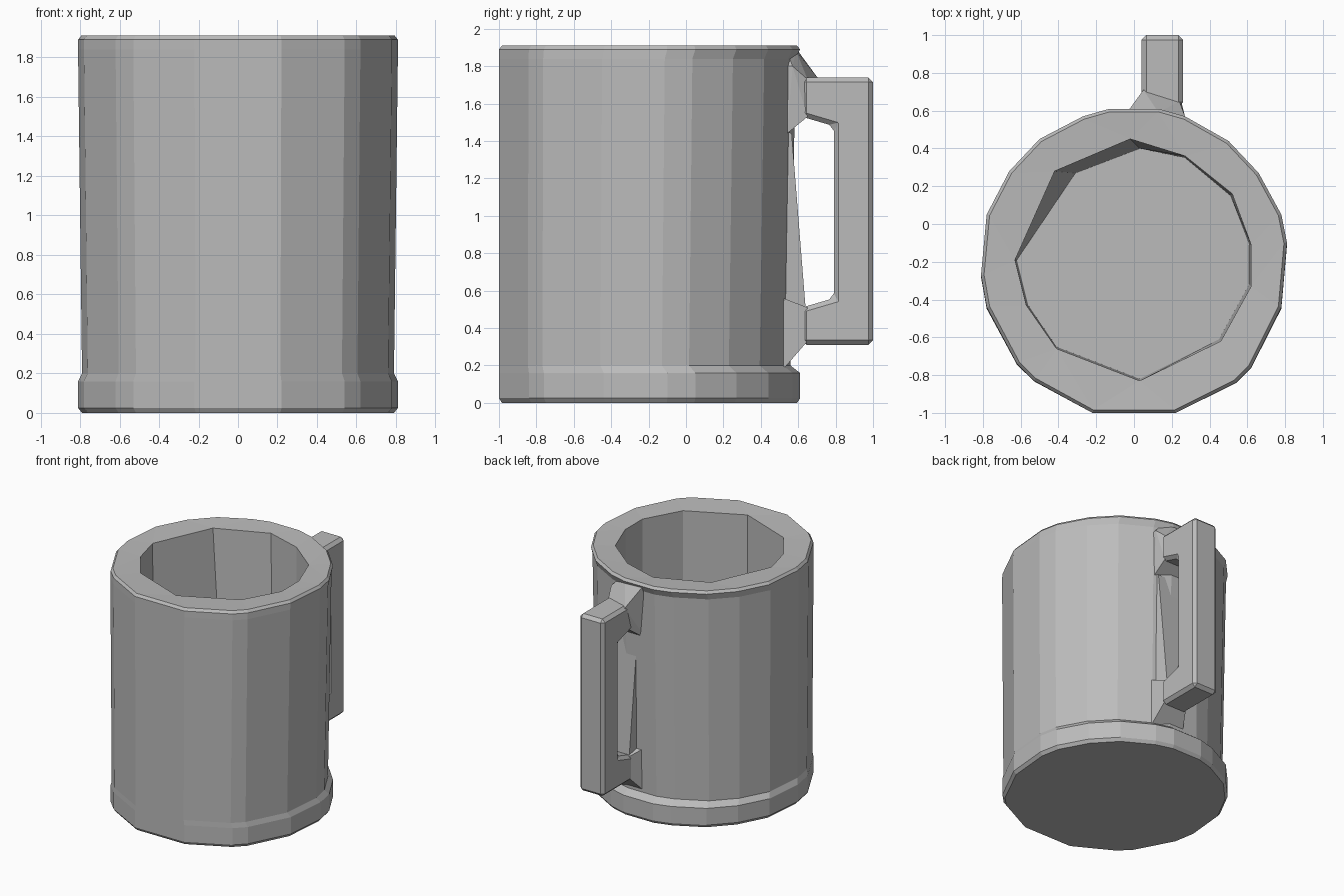
import bpy, bmesh

cube = bpy.data.objects.get("Cube")
if cube:
    bpy.data.objects.remove(cube, do_unlink=True)

grey = bpy.data.materials.new("stone_grey")
grey.use_nodes = True
colour = (0.5, 0.5, 0.5, 1)
grey.diffuse_color = colour
grey.node_tree.nodes["Principled BSDF"].inputs["Base Color"].default_value = colour


def finish(bm, name, bevel=0):
    bmesh.ops.recalc_face_normals(bm, faces=bm.faces[:])
    mesh = bpy.data.meshes.new(name)
    bm.to_mesh(mesh)
    bm.free()
    mesh.materials.append(grey)
    obj = bpy.data.objects.new(name, mesh)
    bpy.context.collection.objects.link(obj)
    if bevel:
        mod = obj.modifiers.new("edge_bevel", "BEVEL")
        mod.width, mod.segments, mod.limit_method = bevel, 1, "ANGLE"
    return obj


def ring(bm, points, z):
    return [bm.verts.new((x, y, z)) for x, y in points]


def bridge(bm, a, b):
    n = len(a)
    for i in range(n):
        j = (i + 1) % n
        bm.faces.new((a[i], a[j], b[j], b[i]))


def hull(name, points):
    bm = bmesh.new()
    for p in points:
        bm.verts.new(p)
    bmesh.ops.convex_hull(bm, input=bm.verts[:])
    return finish(bm, name)


# Mug body: uneven hewn outline, carried up through the foot band, wall and rim
outline = [(-.22, -1), (.22, -1), (.54, -.84), (.62, -.76), (.78, -.44), (.81, -.1),
           (.78, .05), (.66, .27), (.5, .44), (.27, .57), (.13, .61), (-.13, .61),
           (-.27, .57), (-.5, .45), (-.66, .28), (-.78, .05), (-.81, -.27),
           (-.78, -.44), (-.62, -.74), (-.53, -.83)]
mouth = [(-.63, -.19), (-.42, .28), (-.02, .45), (.27, .36), (.52, .16), (.62, -.11),
         (.62, -.33), (.46, -.62), (.03, -.83), (-.41, -.66), (-.57, -.43)]
floor = [(-.62, -.19), (-.31, .27), (.03, .4), (.27, .35), (.51, .15), (.61, -.11),
         (.61, -.32), (.45, -.61), (.03, -.82), (-.41, -.65), (-.56, -.43)]

# Levels: height, width scale, depth scale, y that stays fixed
levels = [(0, .975, .98, -.2), (.025, 1, 1, -.2), (.16, 1, 1, -.2), (.2, .975, .968, -1),
          (1.84, 1, .985, -1), (1.89, 1, 1, -.2), (1.91, .98, .98, -.2)]
bm = bmesh.new()
rings = [ring(bm, [(x * sx, y0 + (y - y0) * sy) for x, y in outline], z)
         for z, sx, sy, y0 in levels]
for lower, upper in zip(rings, rings[1:]):
    bridge(bm, lower, upper)
bm.faces.new(rings[0])

# Hollow inside with a flat floor, then the rim between mouth and wall
lip = ring(bm, mouth, 1.9)
base = ring(bm, floor, .2)
bridge(bm, base, lip)
bm.faces.new(base)
bmesh.ops.triangle_fill(bm, edges=[e for e in bm.edges if e.is_boundary], use_beauty=True)
finish(bm, "mug_body")

# Handle grip: square bracket profile extruded sideways
bracket = [(.62, 1.74), (1, 1.74), (1, .31), (.62, .31), (.62, .51), (.79, .56),
           (.79, 1.48), (.62, 1.53)]
bm = bmesh.new()
sides = [[bm.verts.new((x, y, z)) for y, z in bracket] for x in (.04, .26)]
bridge(bm, *sides)
for side in sides:
    bm.faces.new(side)
finish(bm, "handle_grip", .025)

# Flared braces joining the grip to the wall
hull("upper_brace", [(-.03, .54, 1.88), (.2, .54, 1.88), (.27, .54, 1.8),
                     (-.03, .6, 1.88), (.13, .59, 1.88), (.27, .57, 1.8),
                     (-.02, .54, 1.44), (.26, .54, 1.44),
                     (.05, .71, 1.73), (.24, .65, 1.73),
                     (.05, .65, 1.53), (.25, .65, 1.53)])
hull("lower_brace", [(-.02, .52, .18), (.27, .52, .18), (-.02, .52, .56), (.27, .52, .56),
                     (.05, .65, .33), (.25, .65, .33), (.05, .65, .51), (.25, .65, .51)])
hull("wall_wedge", [(.04, .52, 1.46), (.24, .52, 1.46), (.04, .565, 1.44), (.24, .565, 1.44),
                    (.04, .52, .45), (.24, .52, .45), (.06, .64, .5), (.22, .64, .5)])
